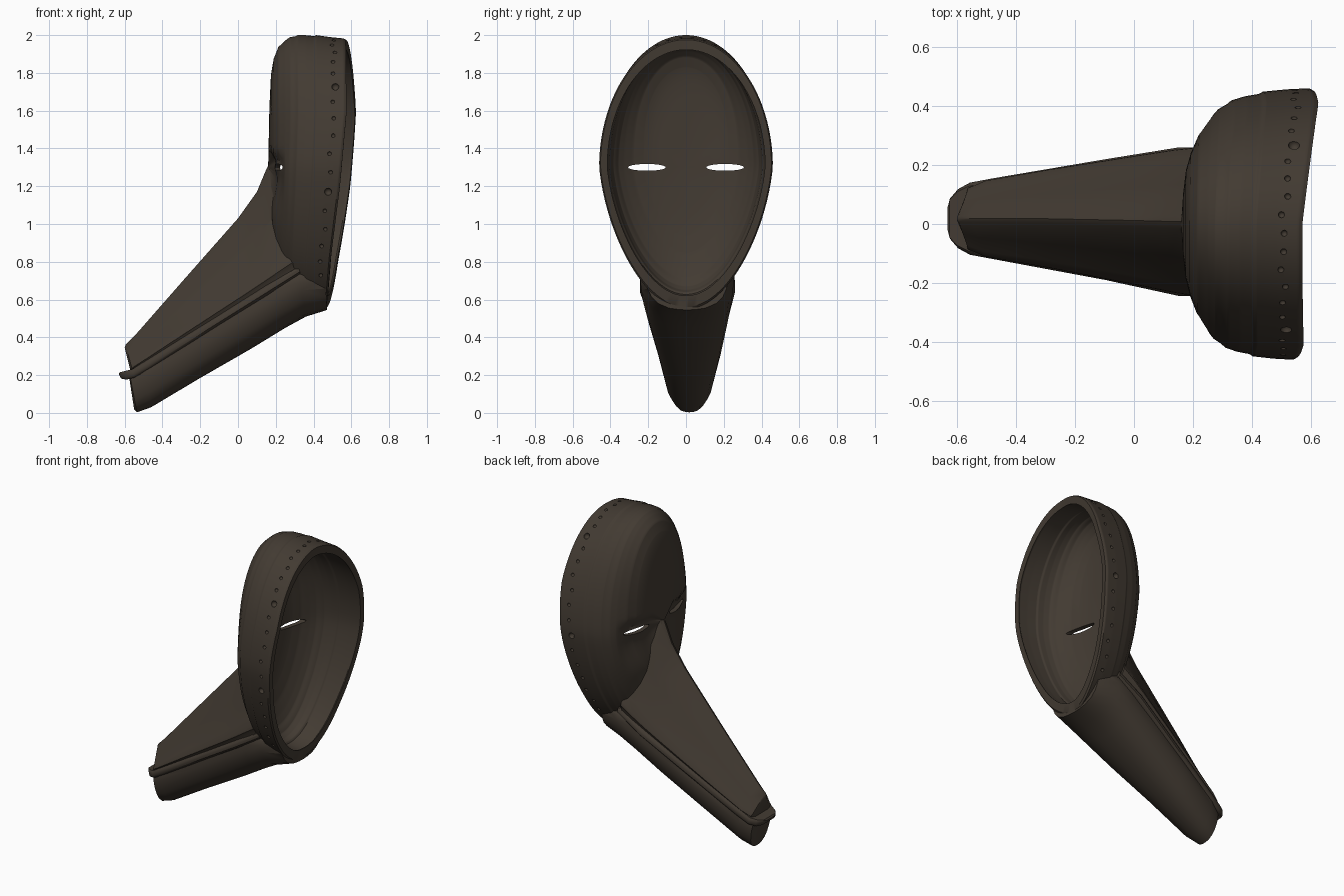
import bpy, bmesh, math
from mathutils import Vector

if "Cube" in bpy.data.objects:
    bpy.data.objects.remove(bpy.data.objects["Cube"])

wood = bpy.data.materials.new("dark brown wood")
wood.diffuse_color = (0.055, 0.043, 0.032, 1)
wood.use_nodes = True
wood.node_tree.nodes["Principled BSDF"].inputs["Base Color"].default_value = wood.diffuse_color


def interp(table, k, col=1):
    """Linear lookup in a small table of rows sorted by their first column."""
    for a, b in zip(table, table[1:]):
        if k <= b[0]:
            f = max(0.0, (k - a[0]) / (b[0] - a[0]))
            return a[col] + (b[col] - a[col]) * f
    return table[-1][col]


def smooth(a, b, v):
    f = min(1.0, max(0.0, (v - a) / (b - a)))
    return f * f * (3 - 2 * f)


def loft(name, rings, fan=False):
    """Skin closed rings of points; ends closed by a fan or a flat cap."""
    bm = bmesh.new()
    vr = [[bm.verts.new(p) for p in r] for r in rings]
    n = len(vr[0])
    for a, b in zip(vr, vr[1:]):
        for i in range(n):
            j = (i + 1) % n
            bm.faces.new((a[i], a[j], b[j], b[i]))
    for r in (vr[0], vr[-1]):
        if fan:
            c = sum((v.co for v in r), Vector()) / n
            cv = bm.verts.new(c)
            for i in range(n):
                bm.faces.new((r[i], r[(i + 1) % n], cv))
        else:
            bmesh.ops.triangulate(bm, faces=[bm.faces.new(r)])
    bmesh.ops.recalc_face_normals(bm, faces=bm.faces)
    me = bpy.data.meshes.new(name)
    bm.to_mesh(me)
    bm.free()
    ob = bpy.data.objects.new(name, me)
    bpy.context.collection.objects.link(ob)
    me.materials.append(wood)
    return ob


# Mask bowl: depth, side scale, crown scale
PROFILE = [(0, .985, .965), (.03, 1, .975), (.2, .992, .985), (.38, .975, 1), (.41, .958, .993),
           (.52, .94, 1), (.62, .91, 1), (.65, .885, .992), (.72, .845, .985), (.78, .78, .96),
           (.87, .66, .91), (.93, .52, .82), (.965, .38, .70), (.985, .2, .45), (1, .01, .02)]
RIM = [(.55, .47), (.8, .49), (1.2, .54), (1.6, .575), (2, .57)]


def bowl_point(t, d, inner=False):
    c, s = math.cos(t), math.sin(t)
    y = .46 * c * (1 - .17 * max(0, -s))
    z = (.7 if s > 0 else .75) * s
    w = max(0, s) ** 2
    k = interp(PROFILE, d, 1) * (1 - w) + interp(PROFILE, d, 2) * w
    xr = interp(RIM, 1.3 + z) + .055 * max(0, c)
    x = xr - d * (xr - .16)
    if inner:
        k *= .92
        x += .055 * max(0, d)
    y, z = y * k, 1.3 + z * k
    if not inner:
        # hollow below the brow, with a soft lid around each eye
        front = smooth(.75, .92, d)
        x += .035 * front * smooth(1.39, 1.33, z) * smooth(1.0, 1.25, z) * smooth(.03, .1, abs(y))
        x -= .014 * front * math.exp(-((abs(y) - .2) / .1) ** 2 - ((z - 1.3) / .035) ** 2)
    return Vector((x, y, z))


N = 96
angles = [2 * math.pi * (i + .5) / N for i in range(N)]
depths = sorted({p[0] for p in PROFILE} | {i / 40 for i in range(41)})
mask = loft("mask", [[bowl_point(t, d) for t in angles] for d in depths], True)
cavity = loft("cavity_cutter", [[bowl_point(t, d, True) for t in angles]
                                for d in [-.4] + depths], True)


# Beak layers: half sections (across, down) mirrored, swept from tip to face
def beak(name, half, stations):
    shape = half + [(-u, v) for u, v in reversed(half) if u > 0]
    rings = []
    for tx, tz, bx, bz, w in stations:
        cy = .018 - .012 * smooth(-.3, .3, tx)
        rings.append([(tx + (bx - tx) * v, cy + w * u, tz + (bz - tz) * v) for u, v in shape])
    return loft(name, rings)


def mouth(x):
    return .25 + .626 * (x + .53)


def width(x):
    return .135 + .18 * (x + .47)


upper = beak("upper_beak",
             [(0, 0), (.09, .03), (.5, .45), (.85, .82), (.98, .92), (.99, .95), (.93, 1), (.9, 1.06)],
             [(rx, rz, mx, mouth(mx), w) for rx, rz, mx, w in
              [(-.60, .345, -.57, .07), (-.595, .36, -.56, .105), (-.55, .405, -.5, .13),
               (-.3, .69, -.28, width(-.28)), (0, 1.03, .03, width(.03)), (.1, 1.17, .14, .245),
               (.15, 1.29, .22, .255), (.2, 1.38, .3, .26)]])
lip = beak("lip_band",
           [(0, 0), (.9, 0), (.97, .15), (1, .4), (1, .7), (.96, .9), (.9, 1)],
           [(x, mouth(x) + a, x + .01, mouth(x) - b, w) for x, a, b, w in
            [(-.632, .02, 0, .04), (-.625, .025, .01, .07), (-.6, .015, .03, .1),
             (-.56, 0, .045, .122), (-.48, 0, .05, .137), (-.1, 0, .05, width(-.1) + .003),
             (.15, 0, .05, .252), (.32, 0, .05, .25)]])
jaw = beak("lower_jaw",
           [(0, 0), (.9, 0), (.97, .1), (.99, .25), (.97, .42), (.88, .64), (.72, .82),
            (.45, .95), (.2, .99), (0, 1)],
           [(-.575, .18, -.55, .02, .06), (-.57, .185, -.535, .003, .098),
            (-.5, .24, -.46, .03, .128), (-.25, .395, -.2, .185, .17),
            (.03, .575, .07, .34, .215), (.2, .68, .25, .45, .24),
            (.32, .75, .36, .51, .25), (.46, .74, .472, .545, .215)])


def boolean(cutter, op):
    m = mask.modifiers.new(op, 'BOOLEAN')
    m.object, m.operation, m.solver = cutter, op, 'EXACT'
    bpy.context.view_layer.objects.active = mask
    bpy.ops.object.modifier_apply(modifier=m.name)
    bpy.data.objects.remove(cutter)


for part in (upper, lip, jaw):
    boolean(part, 'UNION')
boolean(cavity, 'DIFFERENCE')

# Eye slits
for side in (-1, 1):
    boolean(loft("eye_cutter", [[(x, side * .207 + .1 * math.cos(a), 1.3 + .018 * math.sin(a))
                                 for a in [math.tau * i / 24 for i in range(24)]]
                                for x in (-.1, .45)]), 'DIFFERENCE')

# Row of small drilled holes along the rim
bm = bmesh.new()
for i in range(36):
    t = math.radians(-50 + 280 * i / 35)
    r = .02 if i in (6, 13, 24, 30) else .011
    ball = bmesh.ops.create_icosphere(bm, subdivisions=2, radius=r)
    bmesh.ops.translate(bm, verts=ball["verts"], vec=bowl_point(t, .16 + .02 * math.sin(i * 2.3)))
me = bpy.data.meshes.new("hole_cutter")
bm.to_mesh(me)
bm.free()
me.materials.append(wood)
holes = bpy.data.objects.new("hole_cutter", me)
bpy.context.collection.objects.link(holes)
boolean(holes, 'DIFFERENCE')

mask.select_set(True)
bpy.context.view_layer.objects.active = mask
bpy.ops.object.shade_smooth_by_angle(angle=math.radians(35))
